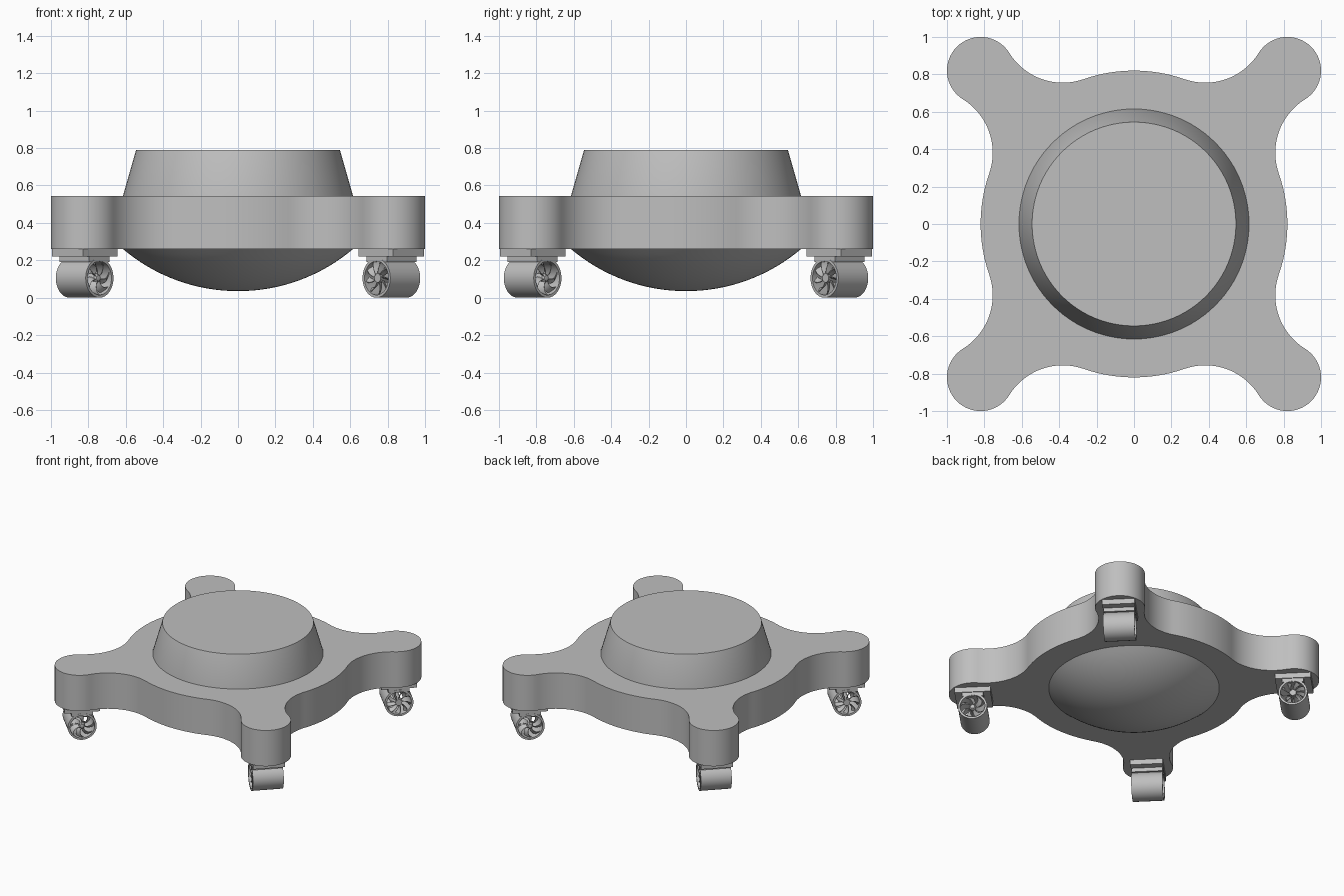
import bpy, bmesh, math
from math import sin, cos, pi
from mathutils import Matrix, Vector

cube = bpy.data.objects.get("Cube")
if cube:
    bpy.data.objects.remove(cube, do_unlink=True)

grey = bpy.data.materials.new("plain_grey")
grey.use_nodes = True
grey.diffuse_color = (0.52, 0.52, 0.52, 1)
grey.node_tree.nodes["Principled BSDF"].inputs["Base Color"].default_value = (0.52, 0.52, 0.52, 1)


def finish(name, bm, tidy=True):
    """Turn a bmesh into a shaded mesh object."""
    if tidy:
        bmesh.ops.remove_doubles(bm, verts=bm.verts, dist=1e-5)
    bmesh.ops.recalc_face_normals(bm, faces=bm.faces)
    mesh = bpy.data.meshes.new(name)
    bm.to_mesh(mesh)
    bm.free()
    mesh.materials.append(grey)
    ob = bpy.data.objects.new(name, mesh)
    bpy.context.scene.collection.objects.link(ob)
    bpy.ops.object.select_all(action="DESELECT")
    ob.select_set(True)
    bpy.context.view_layer.objects.active = ob
    bpy.ops.object.shade_smooth_by_angle(angle=math.radians(30))
    return ob


def lathe(name, profile, steps, closed=False):
    """Revolve (radius, height) points around z."""
    bm = bmesh.new()
    vs = [bm.verts.new((r, 0, z)) for r, z in profile]
    edges = [bm.edges.new(p) for p in zip(vs, vs[1:])]
    if closed:
        edges.append(bm.edges.new((vs[-1], vs[0])))
    bmesh.ops.spin(bm, geom=vs + edges, cent=(0, 0, 0), axis=(0, 0, 1),
                   angle=2 * pi, steps=steps, use_duplicate=False)
    return finish(name, bm)


def box(name, size, z):
    bm = bmesh.new()
    bmesh.ops.create_cube(bm, size=1, matrix=Matrix.Translation((0, 0, z)) @ Matrix.Diagonal((*size, 1)))
    return finish(name, bm)


def blades(name, count, chord, sweep, pitch, height, reach):
    """Thin twisted blades around z."""
    bm = bmesh.new()
    for k in range(count):
        rows = []
        for i in range(7):
            t = i / 6
            r = 0.015 + t * (reach - 0.015)
            mid = 2 * pi * k / count + sweep * t * t
            rows.append([bm.verts.new((r * cos(mid + s * chord), r * sin(mid + s * chord), height + s * pitch))
                         for s in (-1, 0, 1)])
        for a, b in zip(rows, rows[1:]):
            for j in range(2):
                bm.faces.new((a[j], b[j], b[j + 1], a[j + 1]))
    bmesh.ops.recalc_face_normals(bm, faces=bm.faces)
    bmesh.ops.solidify(bm, geom=bm.faces[:], thickness=0.004)
    return finish(name, bm, tidy=False)


# Body outline: central disc and four lobes joined by tangent fillets
DISC, LOBE, FILLET, OFF = 0.82, 0.18, 0.337, 0.82
diag = OFF * math.sqrt(2)
ca, cb = DISC + FILLET, LOBE + FILLET
along = (ca * ca + diag * diag - cb * cb) / (2 * diag)
side = math.sqrt(ca * ca - along * along)
half = math.atan2(side, along)
lobe_turn = math.atan2(side, along - diag)


def arc(center, radius, a0, a1, n):
    return [Vector(center) + radius * Vector((cos(a0 + (a1 - a0) * i / n), sin(a0 + (a1 - a0) * i / n)))
            for i in range(n)]


quarter = arc((along, -side), FILLET, pi - half, lobe_turn * -1 + pi, 20)
quarter += arc((diag, 0), LOBE, -lobe_turn, lobe_turn, 36)
quarter += arc((along, side), FILLET, lobe_turn + pi, pi + half, 20)
quarter += arc((0, 0), DISC, half, pi / 2 - half, 20)

bm = bmesh.new()
ring = []
for k in range(4):
    turn = Matrix.Rotation(pi / 4 + k * pi / 2, 2)
    ring += [bm.verts.new((*(turn @ p), 0.26)) for p in quarter]
base = bm.faces.new(ring)
top = bmesh.ops.extrude_face_region(bm, geom=[base], use_keep_orig=True)["geom"]
bmesh.ops.translate(bm, vec=(0, 0, 0.285), verts=[v for v in top if isinstance(v, bmesh.types.BMVert)])
finish("body", bm)

# Raised tapered deck
lathe("upper_deck", [(0, 0.5), (0.615, 0.5), (0.615, 0.545), (0.545, 0.79), (0, 0.79)], 96)

# Shallow belly dome
R = 0.953
span = math.asin(0.615 / R)
dome = [(R * sin(span * i / 16), 0.035 + R * (1 - cos(span * i / 16))) for i in range(17)]
lathe("belly_dome", dome + [(0.615, 0.3), (0, 0.3)], 96)

# One thruster pod: x radial, y along the duct
AXIS = 0.105
along_y = Matrix.Translation((0, 0, AXIS)) @ Matrix.Rotation(-pi / 2, 4, "X")
upright = Matrix.Identity(4)
L = 0.113
parts = [
    (lathe("duct", [(0.105, -L), (0.105, L), (0.09, L), (0.09, -L)], 48, True), along_y),
    (lathe("hub", [(0, -L + 0.008), (0.024, -L + 0.008), (0.024, L - 0.02), (0.015, L - 0.008), (0, L - 0.005)], 24), along_y),
    (blades("fan_blades", 7, 0.24, 0.55, 0.014, L - 0.024, 0.092), along_y),
    (blades("guide_vanes", 9, 0.14, 0.3, 0.014, -L + 0.024, 0.092), along_y),
    (box("mount_plate", (0.26, 0.235, 0.05), 0.245), upright),
    (box("mount_neck", (0.155, 0.222, 0.035), 0.2075), upright),
]

# Repeat the pod under every lobe
for k, corner in enumerate(("back_left", "back_right", "front_right", "front_left")):
    a = pi / 4 + k * pi / 2
    place = Matrix.Translation((diag * cos(a), diag * sin(a), 0)) @ Matrix.Rotation(a, 4, "Z")
    for part, local in parts:
        ob = part if k == 3 else part.copy()
        if k != 3:
            bpy.context.scene.collection.objects.link(ob)
        ob.name = corner + "_" + part.data.name
        ob.matrix_world = place @ local
